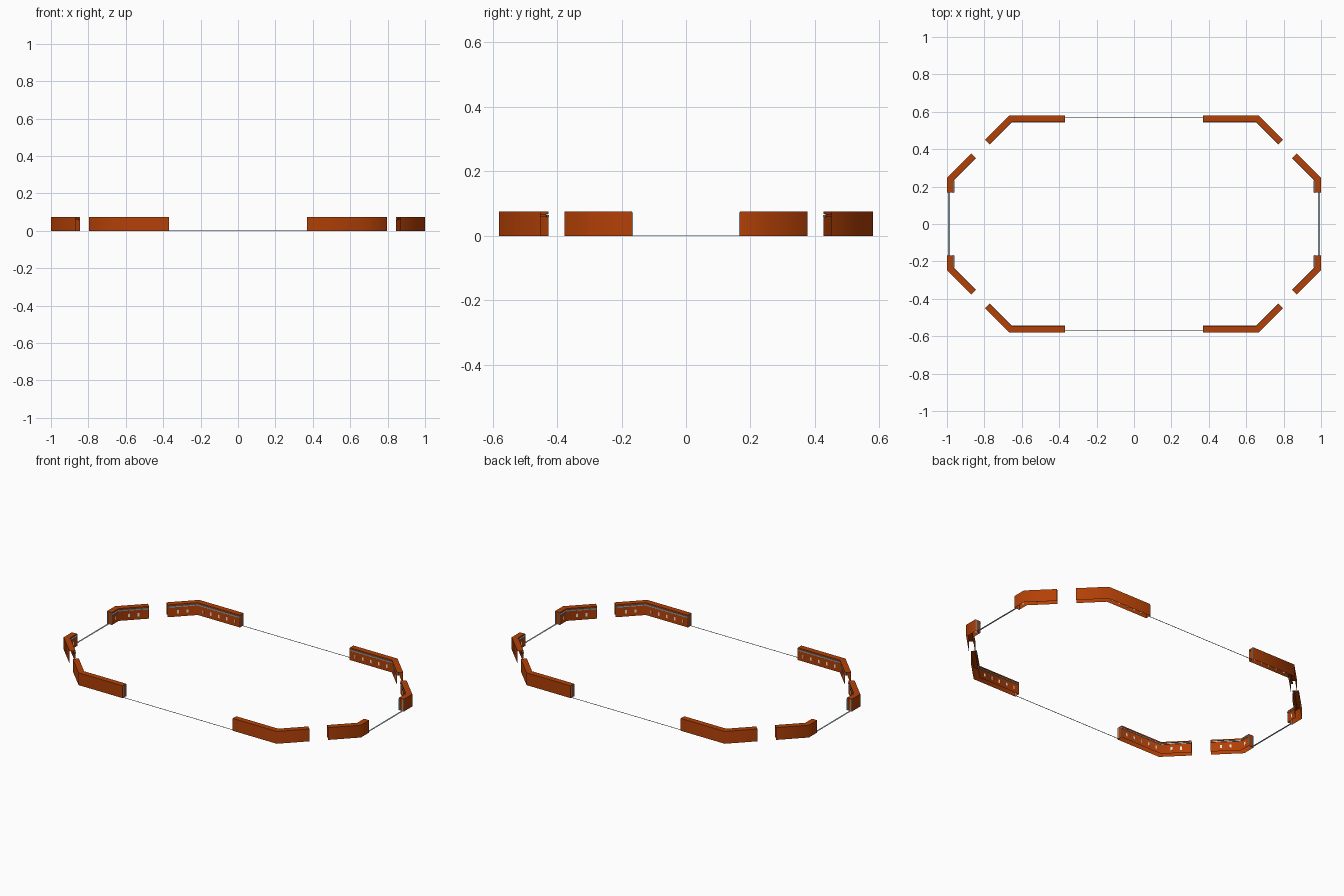
import bpy, bmesh, math
from mathutils import Vector

if "Cube" in bpy.data.objects:
    bpy.data.objects.remove(bpy.data.objects["Cube"])


def material(name, rgb):
    m = bpy.data.materials.new(name)
    m.diffuse_color = (*rgb, 1)
    m.use_nodes = True
    m.node_tree.nodes["Principled BSDF"].inputs["Base Color"].default_value = m.diffuse_color
    return m


BROWN = material("rust_brown", (0.45, 0.052, 0.002))
DARK = material("dark_grey", (0.07, 0.08, 0.09))
LIGHT = material("light_blue_grey", (0.42, 0.55, 0.63))
WHITE = material("white", (0.8, 0.8, 0.8))


def finish(name, bm, mat, mirror=(True, True)):
    bmesh.ops.recalc_face_normals(bm, faces=bm.faces)
    me = bpy.data.meshes.new(name)
    bm.to_mesh(me)
    bm.free()
    me.materials.append(mat)
    ob = bpy.data.objects.new(name, me)
    bpy.context.collection.objects.link(ob)
    mod = ob.modifiers.new("mirror", "MIRROR")
    mod.use_axis = (mirror[0], mirror[1], False)
    mod.use_mirror_merge = False
    bpy.ops.object.select_all(action='DESELECT')
    ob.select_set(True)
    bpy.context.view_layer.objects.active = ob
    bpy.ops.object.shade_smooth_by_angle(angle=math.radians(50))
    return ob


def inward(a, b):
    # normal to the right of travel, which points into the arena
    d = (Vector(b) - Vector(a)).normalized()
    return Vector((d.y, -d.x))


def offset(path, dist):
    n0, n1 = inward(path[0], path[1]), inward(path[1], path[2])
    mid = (n0 + n1) / (1 + n0.dot(n1))
    return [Vector(p) + n * dist for p, n in zip(path, (n0, mid, n1))]


def sweep(name, path, profile, mat, closed=True, caps=(0, 2)):
    # profile: points of (depth from outer face, height)
    bm = bmesh.new()
    cols = []
    for depth, z in profile:
        cols.append([bm.verts.new((p.x, p.y, z)) for p in offset(path, depth)])
    n = len(cols)
    for i in range(n if closed else n - 1):
        a, b = cols[i], cols[(i + 1) % n]
        for k in range(2):
            bm.faces.new((a[k], a[k + 1], b[k + 1], b[k]))
    for end in caps:
        bm.faces.new([c[end] for c in cols])
    return finish(name, bm, mat)


def rect(d0, d1, z0, z1):
    return [(d0, z0), (d1, z0), (d1, z1), (d0, z1)]


def add_box(bm, lo, hi):
    r = bmesh.ops.create_cube(bm, size=1)["verts"]
    for v in r:
        v.co = [l + (c + 0.5) * (h - l) for c, l, h in zip(v.co, lo, hi)]
    return r


T, H = 0.034, 0.075
LONG = [(0.37, 0.58), (0.667, 0.58), (0.796, 0.451)]
SHORT = [(0.87, 0.377), (1.0, 0.247), (1.0, 0.168)]

# Hollow wall shells, open below and at the diagonal end, grooved inside
shell = [(T, 0), (T, 0.058), (0.024, 0.058), (0.024, 0.067),
         (T, 0.067), (T, H), (0, H), (0, 0)]
for name, path, cap in (("long_wall", LONG, 0), ("short_wall", SHORT, 2)):
    sweep(name, path, shell, BROWN, closed=False, caps=(cap,))
    sweep(name + "_channel", path, rect(0.0245, 0.031, 0.0585, 0.0665), DARK)
    sweep(name + "_light_strip", path, rect(0.0305, 0.036, 0.0585, 0.064), LIGHT)

# Small upright markers on the inner faces, evenly spaced about each middle
bm = bmesh.new()
for path, counts in ((LONG, (5, 2)), (SHORT, (2, 1))):
    inner = offset(path, T)
    for k, count in enumerate(counts):
        a, b = inner[k], inner[k + 1]
        d, n = (b - a).normalized(), inward(path[k], path[k + 1])
        for i in range(count):
            c = (a + b) / 2 + d * 0.053 * (i - (count - 1) / 2)
            for v in add_box(bm, (-0.005, -0.001, 0.019), (0.005, 0.0006, 0.039)):
                q = c + d * v.co.x + n * v.co.y
                v.co = (q.x, q.y, v.co.z)
finish("wall_markers", bm, WHITE)

# Thin trim along the wall ends beside the wide openings
bm = bmesh.new()
for x0, x1 in ((0.966, 0.971), (0.993, 0.998)):
    add_box(bm, (x0, 0.165, 0), (x1, 0.168, 0.072))
for y0, y1 in ((0.546, 0.551), (0.573, 0.578)):
    add_box(bm, (0.368, y0, 0), (0.370, y1, 0.072))
finish("end_trim", bm, LIGHT)

# Slim ledge inside the short side walls
bm = bmesh.new()
add_box(bm, (0.961, 0.168, 0.059), (0.967, 0.232, 0.064))
finish("side_ledge", bm, LIGHT)

# Floor lines across the openings
bm = bmesh.new()
add_box(bm, (-0.37, 0.570, 0), (0.37, 0.573, 0.0015))
finish("long_floor_line", bm, DARK, (False, True))
bm = bmesh.new()
add_box(bm, (0.985, -0.168, 0), (0.994, 0.168, 0.0015))
finish("side_floor_line", bm, LIGHT, (True, False))
